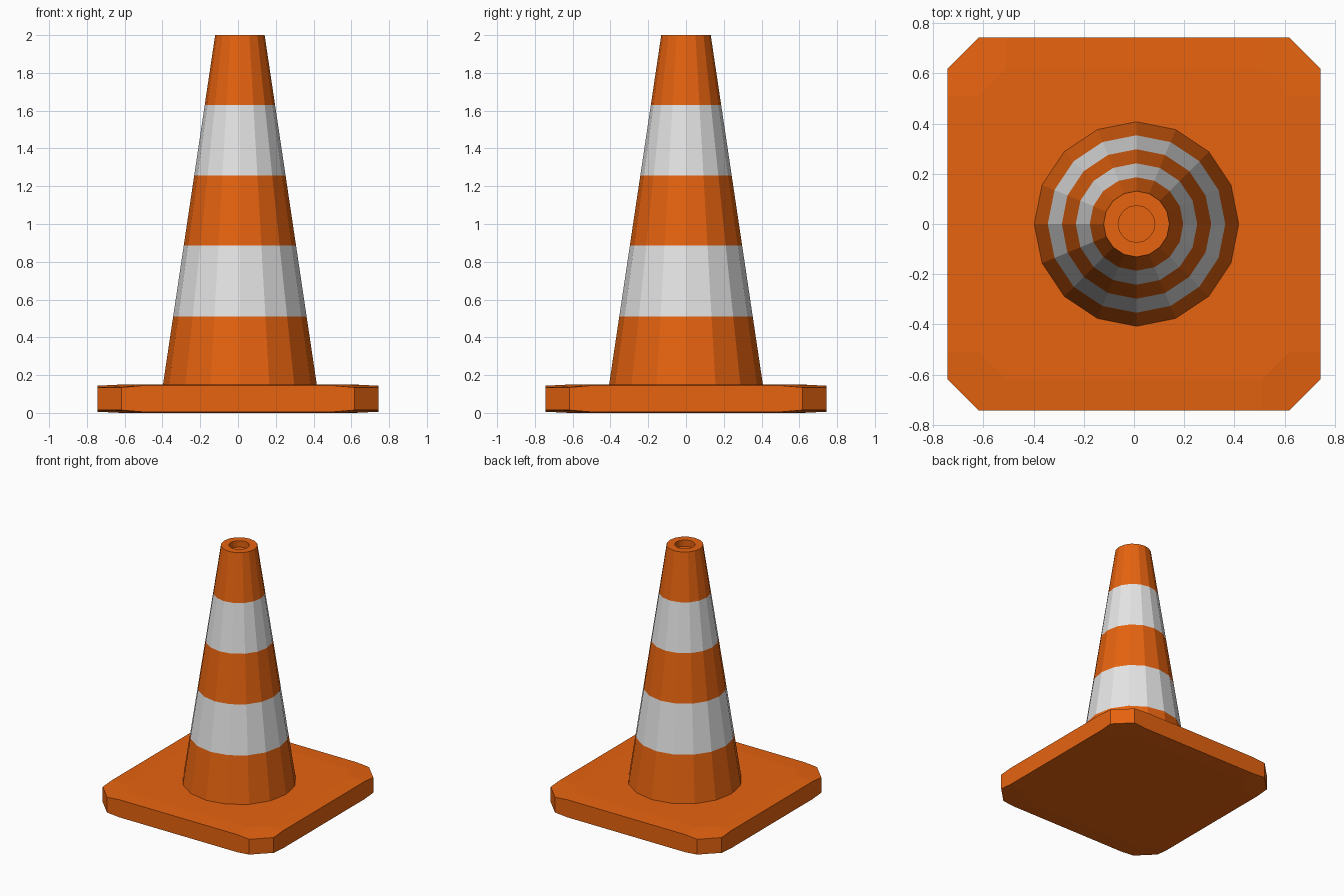
import bpy, bmesh, math

if "Cube" in bpy.data.objects:
    bpy.data.objects.remove(bpy.data.objects["Cube"])


def material(name, rgb):
    m = bpy.data.materials.new(name)
    m.diffuse_color = (*rgb, 1)
    m.use_nodes = True
    m.node_tree.nodes["Principled BSDF"].inputs["Base Color"].default_value = m.diffuse_color
    return m


ORANGE = material("orange", (0.79, 0.125, 0.005))
WHITE = material("reflective white", (0.78, 0.78, 0.78))


def finish(bm, name, mats):
    bmesh.ops.recalc_face_normals(bm, faces=bm.faces)
    me = bpy.data.meshes.new(name)
    bm.to_mesh(me)
    bm.free()
    for m in mats:
        me.materials.append(m)
    ob = bpy.data.objects.new(name, me)
    bpy.context.collection.objects.link(ob)
    return ob


# Striped cone body: 16-sided rings from foot to rim, then a shallow hole
def cone_radius(z):
    return 0.407 + (0.131 - 0.407) * (z - 0.15) / 1.85


SIDES = 16
heights = [0.14, 0.51, 0.885, 1.257, 1.63, 2.0]
profile = [(cone_radius(z), z) for z in heights] + [(0.073, 2.0), (0.073, 1.95)]
bm = bmesh.new()
rings = []
for r, z in profile:
    rings.append([bm.verts.new((0.01 + r * math.cos(2 * math.pi * i / SIDES),
                                r * math.sin(2 * math.pi * i / SIDES), z))
                  for i in range(SIDES)])
for k in range(len(rings) - 1):
    a, b = rings[k], rings[k + 1]
    for i in range(SIDES):
        j = (i + 1) % SIDES
        f = bm.faces.new((a[i], a[j], b[j], b[i]))
        f.material_index = 1 if k in (1, 3) else 0
bm.faces.new(rings[-1])
bm.faces.new(rings[0])
finish(bm, "cone_body", [ORANGE, WHITE])

# Base plate: square with cut corners and a shallow chamfer that dips at the corners
OUT, CUT, IN = 0.743, 0.618, 0.51
bm = bmesh.new()


def base_layer(top):
    """Outer loop of 16 points and inner loop of 8 points for one side."""
    outer, inner = [], []
    for q in range(4):
        c, s = round(math.cos(q * math.pi / 2)), round(math.sin(q * math.pi / 2))

        def put(x, y, drop):
            z = 0.15 - drop if top else drop
            return bm.verts.new((x * c - y * s, x * s + y * c, z))

        outer += [put(OUT, IN, 0.006), put(OUT, CUT, 0.015),
                  put(CUT, OUT, 0.015), put(IN, OUT, 0.006)]
        inner += [put(CUT, IN, 0), put(IN, CUT, 0)]
    for q in range(4):
        o, n = 4 * q, 2 * q
        bm.faces.new(outer[o:o + 4] + [inner[n + 1], inner[n]])
        bm.faces.new((outer[o + 3], outer[(o + 4) % 16], inner[(n + 2) % 8], inner[n + 1]))
    bm.faces.new(inner)
    return outer


upper, lower = base_layer(True), base_layer(False)
for i in range(16):
    j = (i + 1) % 16
    bm.faces.new((lower[i], lower[j], upper[j], upper[i]))
finish(bm, "base_plate", [ORANGE])
